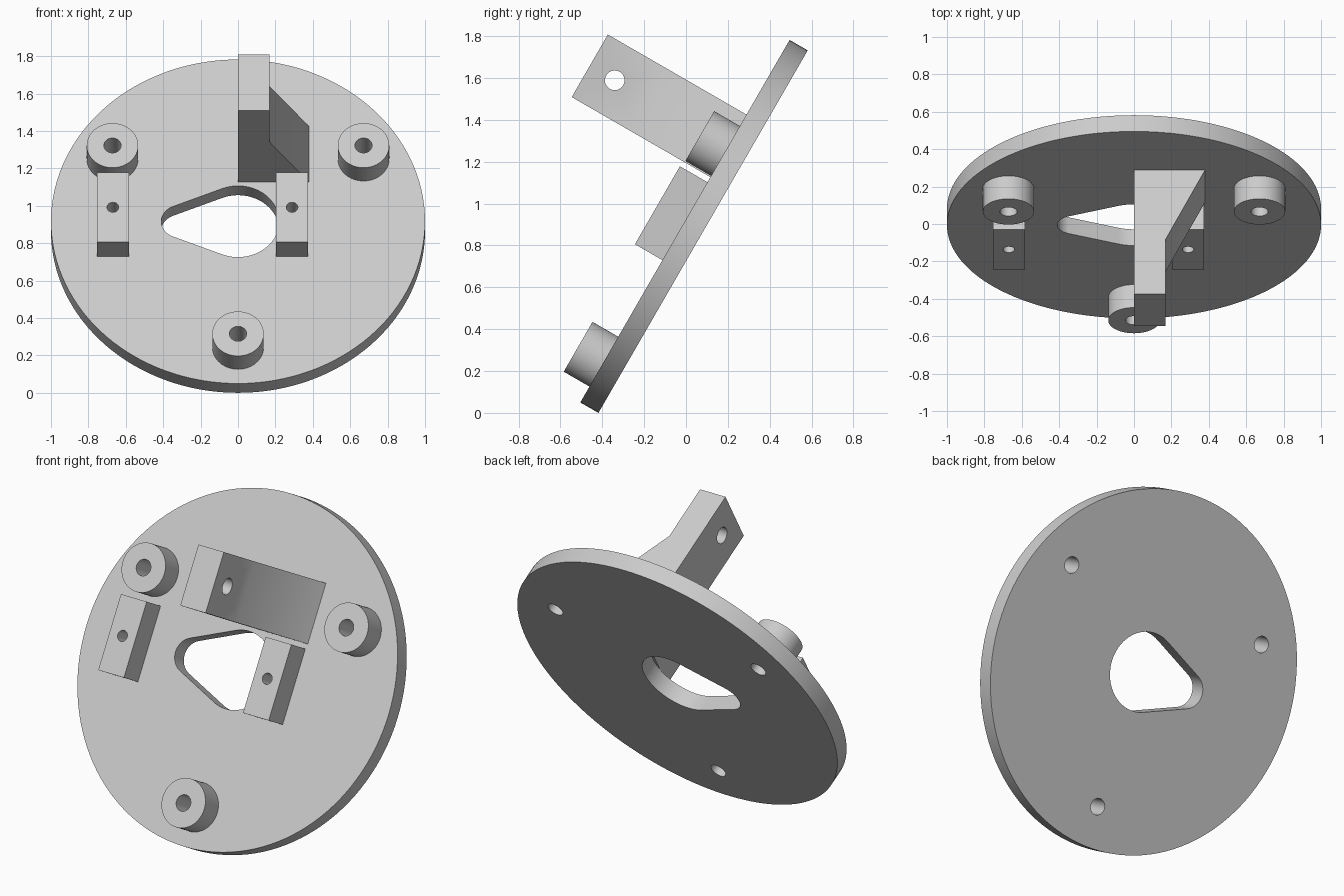
import bpy, bmesh
from math import sin, cos, acos, pi, radians
from mathutils import Matrix

default = bpy.data.objects.get("Cube")
if default:
    bpy.data.objects.remove(default, do_unlink=True)

grey = bpy.data.materials.new("light_grey")
grey.use_nodes = True
GREY = (0.6, 0.6, 0.6, 1)
grey.diffuse_color = GREY
grey.node_tree.nodes["Principled BSDF"].inputs["Base Color"].default_value = GREY

# Everything is modelled on a flat plate (front face at z = 0), then tilted back
TILT = Matrix.Translation((0, -0.005, 0.916)) @ Matrix.Rotation(radians(60), 4, 'X')
FLAT = Matrix.Identity(4)
ALONG_PLATE = Matrix.Rotation(radians(90), 4, 'X')
SIDEWAYS = Matrix.Rotation(radians(90), 4, 'Y')

THICK = 0.1
PIN_R = 0.046


def arc(cx, cy, r, start=0.0, end=2 * pi, n=64, closed=True):
    steps = n if closed else n - 1
    return [(cx + r * cos(start + (end - start) * i / steps),
             cy + r * sin(start + (end - start) * i / steps)) for i in range(n)]


def rect(x0, x1, y0, y1):
    return [(x0, y0), (x1, y0), (x1, y1), (x0, y1)]


def prism(name, outline, lo, hi, turn=FLAT):
    """Extrude an outline from lo to hi."""
    bm = bmesh.new()
    base = bm.faces.new([bm.verts.new((x, y, lo)) for x, y in outline])
    top = bmesh.ops.extrude_face_region(bm, geom=[base])["geom"]
    verts = [g for g in top if isinstance(g, bmesh.types.BMVert)]
    bmesh.ops.translate(bm, verts=verts, vec=(0, 0, hi - lo))
    bmesh.ops.transform(bm, matrix=turn, verts=bm.verts)
    bmesh.ops.recalc_face_normals(bm, faces=bm.faces)
    mesh = bpy.data.meshes.new(name)
    bm.to_mesh(mesh)
    bm.free()
    mesh.materials.append(grey)
    obj = bpy.data.objects.new(name, mesh)
    bpy.context.collection.objects.link(obj)
    obj.matrix_world = TILT
    return obj


def finish(obj, cutters):
    """Cut the holes, remove the cutters and smooth the round walls."""
    bpy.context.view_layer.update()
    bpy.ops.object.select_all(action='DESELECT')
    obj.select_set(True)
    bpy.context.view_layer.objects.active = obj
    for cutter in cutters:
        mod = obj.modifiers.new("hole", 'BOOLEAN')
        mod.operation = 'DIFFERENCE'
        mod.solver = 'EXACT'
        mod.object = cutter
        bpy.ops.object.modifier_apply(modifier=mod.name)
        bpy.data.objects.remove(cutter, do_unlink=True)
    bpy.ops.object.shade_smooth_by_angle(angle=radians(30))


def hole(cx, cy, r, lo, hi, turn=FLAT):
    return prism("cutter", arc(cx, cy, r, n=32), lo, hi, turn)


# Teardrop opening: two circles joined by tangents
BIG_R, SMALL_R, GAP = 0.22, 0.1, 0.31
a = acos((BIG_R - SMALL_R) / GAP)
teardrop = (arc(0, 0, BIG_R, a - pi, pi - a, 48, False)
            + arc(-GAP, 0, SMALL_R, pi - a, pi + a, 24, False))

# Three boss positions, evenly spaced round the plate
BOSS_RING = 0.775
bosses = {name: (BOSS_RING * cos(radians(d)), BOSS_RING * sin(radians(d)))
          for name, d in (("left_boss", 30), ("right_boss", 150), ("bottom_boss", 270))}

# Round plate with the opening and pin holes
plate = prism("round_plate", arc(0, 0, 1, n=128), -THICK, 0)
finish(plate, [prism("cutter", teardrop, -0.2, 0.1)]
       + [hole(x, y, PIN_R, -0.2, 0.1) for x, y in bosses.values()])

# Bosses
for name, (x, y) in bosses.items():
    finish(prism(name, arc(x, y, 0.1375), 0, 0.142), [hole(x, y, PIN_R, -0.1, 0.3)])

# Small mounting blocks
for name, x in (("right_block", -0.669), ("left_block", 0.289)):
    block = prism(name, rect(x - 0.085, x + 0.085, -0.215, 0.215), 0, 0.152)
    finish(block, [hole(x, 0, 0.031, -0.1, 0.3)])

# Upright arm with its sloping gusset, and the cross hole near the tip
ARM_W, ARM_H = 0.168, 0.765
profile = [(0, 0), (0.38, 0), (ARM_W, 0.43), (ARM_W, ARM_H), (0, ARM_H)]
arm = prism("gusseted_arm", profile, -0.588, -0.243, ALONG_PLATE)
finish(arm, [hole(-0.627, 0.415, 0.047, -0.1, 0.3, SIDEWAYS)])
